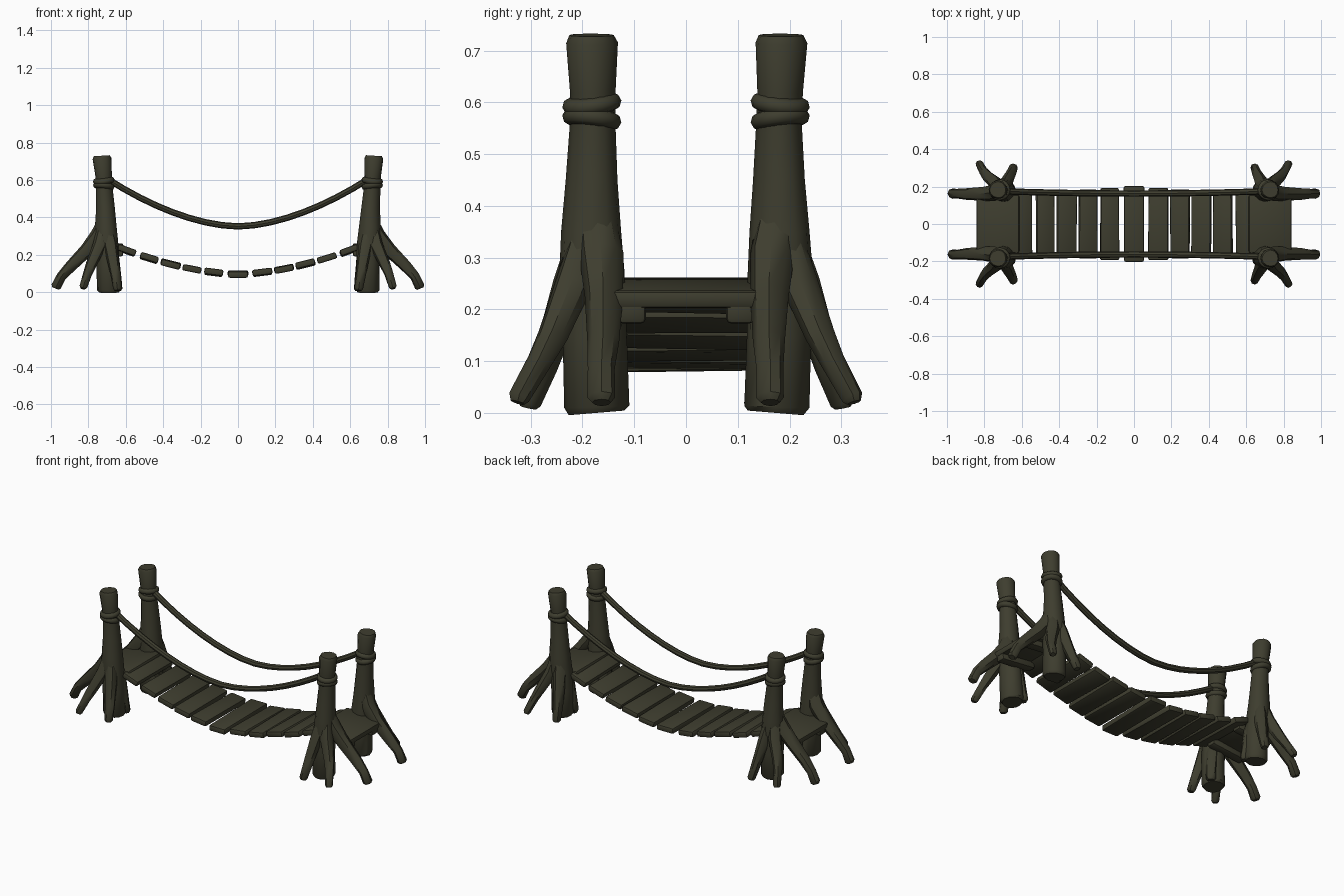
import bpy, bmesh, math, random
from mathutils import Vector, Matrix

if "Cube" in bpy.data.objects:
    bpy.data.objects.remove(bpy.data.objects["Cube"])

random.seed(4)
wood = bpy.data.materials.new("dark olive wood")
wood.diffuse_color = (0.048, 0.047, 0.028, 1)
wood.use_nodes = True
wood.node_tree.nodes["Principled BSDF"].inputs["Base Color"].default_value = wood.diffuse_color


def finish(name, bm, angle=40):
    bmesh.ops.recalc_face_normals(bm, faces=bm.faces)
    me = bpy.data.meshes.new(name)
    bm.to_mesh(me)
    bm.free()
    me.materials.append(wood)
    ob = bpy.data.objects.new(name, me)
    bpy.context.collection.objects.link(ob)
    bpy.ops.object.select_all(action='DESELECT')
    ob.select_set(True)
    bpy.context.view_layer.objects.active = ob
    bpy.ops.object.shade_smooth_by_angle(angle=math.radians(angle))
    return ob


def tube(name, pts, sides=10, wobble=0.0):
    """pts: list of (x, y, z, radius)"""
    bm = bmesh.new()
    P = [Vector(p[:3]) for p in pts]
    rings = []
    for i, p in enumerate(P):
        t = (P[min(i + 1, len(P) - 1)] - P[max(i - 1, 0)]).normalized()
        u = Vector((0, 1, 0))
        u = (u - t * u.dot(t)).normalized()
        v = t.cross(u)
        ring = []
        for k in range(sides):
            a = 2 * math.pi * k / sides
            r = pts[i][3] * (1 + wobble * math.sin(3 * a + i))
            ring.append(bm.verts.new(p + (u * math.cos(a) + v * math.sin(a)) * r))
        rings.append(ring)
    for a, b in zip(rings, rings[1:]):
        for k in range(sides):
            j = (k + 1) % sides
            bm.faces.new((a[k], a[j], b[j], b[k]))
    bm.faces.new(rings[0])
    bm.faces.new(rings[-1])
    return finish(name, bm)


def box(name, size, matrix, bevel, taper=0.0):
    bm = bmesh.new()
    bmesh.ops.create_cube(bm, size=1)
    for v in bm.verts:
        v.co = Vector([c * s for c, s in zip(v.co, size)])
        v.co.x *= 1 + taper * (1 if v.co.y > 0 else -1)
    bmesh.ops.bevel(bm, geom=bm.edges[:], offset=bevel, segments=2, profile=0.5, affect='EDGES')
    bm.transform(matrix)
    return finish(name, bm)


# Post and root paths for the left back corner
TRUNK = [(-.692, .173, .0, .054), (-.692, .174, .012, .063), (-.694, .178, .15, .062),
         (-.702, .182, .27, .063), (-.706, .182, .35, .058), (-.709, .181, .45, .050),
         (-.716, .180, .56, .044), (-.719, .181, .62, .044), (-.727, .183, .715, .050),
         (-.728, .183, .73, .043)]
ROOTS = {
    "outer_root": [(-.705, .178, .40, .035), (-.745, .165, .305, .043), (-.81, .16, .225, .037),
                   (-.895, .16, .14, .031), (-.945, .163, .085, .026), (-.972, .163, .03, .027),
                   (-.976, .163, .02, .018)],
    "side_root": [(-.715, .185, .37, .03), (-.74, .218, .25, .036), (-.785, .258, .15, .029),
                  (-.805, .283, .10, .024), (-.827, .322, .03, .021), (-.829, .325, .02, .014)],
    "inner_side_root": [(-.70, .19, .36, .03), (-.682, .222, .25, .036), (-.665, .255, .15, .030),
                        (-.655, .275, .09, .027), (-.645, .302, .02, .023), (-.644, .304, .01, .016)],
    "inner_root": [(-.695, .17, .30, .03), (-.668, .155, .18, .034), (-.652, .145, .06, .030),
                   (-.645, .138, .015, .026), (-.645, .138, .006, .018)],
}


def mirrored(pts, sx, sy):
    return [(x * sx, y * sy, z, r) for x, y, z, r in pts]


for sx, end in ((1, "left"), (-1, "right")):
    for sy, side in ((1, "back"), (-1, "front")):
        tag = f"_{end}_{side}"
        tube("post" + tag, mirrored(TRUNK, sx, sy), 12, 0.03)
        for name, pts in ROOTS.items():
            tube(name + tag, mirrored(pts, sx, sy), 8, 0.04)
        # Two rope wraps round the post
        for z, tilt in ((.568, .12), (.597, -.12)):
            bpy.ops.mesh.primitive_torus_add(
                major_segments=16, minor_segments=8, major_radius=.041, minor_radius=.0165,
                location=(-.718 * sx, .182 * sy, z), rotation=(tilt * sy, tilt * sx, 0))
            ob = bpy.context.object
            ob.name = "rope_wrap" + tag
            ob.data.materials.append(wood)
            bpy.ops.object.shade_smooth_by_angle(angle=math.radians(60))
        # Bearer beam under the landing
        box("bearer" + tag, (.22, .055, .045),
            Matrix.Translation((-.725 * sx, .105 * sy, .205)) @ Matrix.Rotation(-.1 * sx, 4, 'Y'), .01)
    # Sloping landing slab
    box("landing_" + end, (.23, .31, .034),
        Matrix.Translation((-.727 * sx, 0, .232)) @ Matrix.Rotation(-.12 * sx, 4, 'Y'), .01)

# Sagging deck planks
XS = [-.595, -.475, -.36, -.246, -.13, 0, .13, .246, .36, .475, .595]


def deck(x):
    return .097 + .128 * (abs(x) / .6) ** 1.7


for i, x in enumerate(XS):
    slope = math.atan2(deck(x + .03) - deck(x - .03), .06)
    half = .175 + .028 * max(0, 1 - abs(x) / .36)
    box(f"plank_{i + 1}", (random.uniform(.098, .108), 2 * half, .034),
        Matrix.Translation((x, 0, deck(x))) @ Matrix.Rotation(-slope, 4, 'Y')
        @ Matrix.Rotation(random.uniform(-.02, .02), 4, 'X'), .009, random.uniform(-.04, .04))

# Handrail ropes
for sy, side in ((1, "back"), (-1, "front")):
    pts = []
    for k in range(17):
        x = -.70 + 1.4 * k / 16
        a = abs(x) / .7
        pts.append((x, sy * (.163 + .012 * a * a), .352 + .255 * a ** 1.75, .017))
    tube("handrail_rope_" + side, pts, 8)
